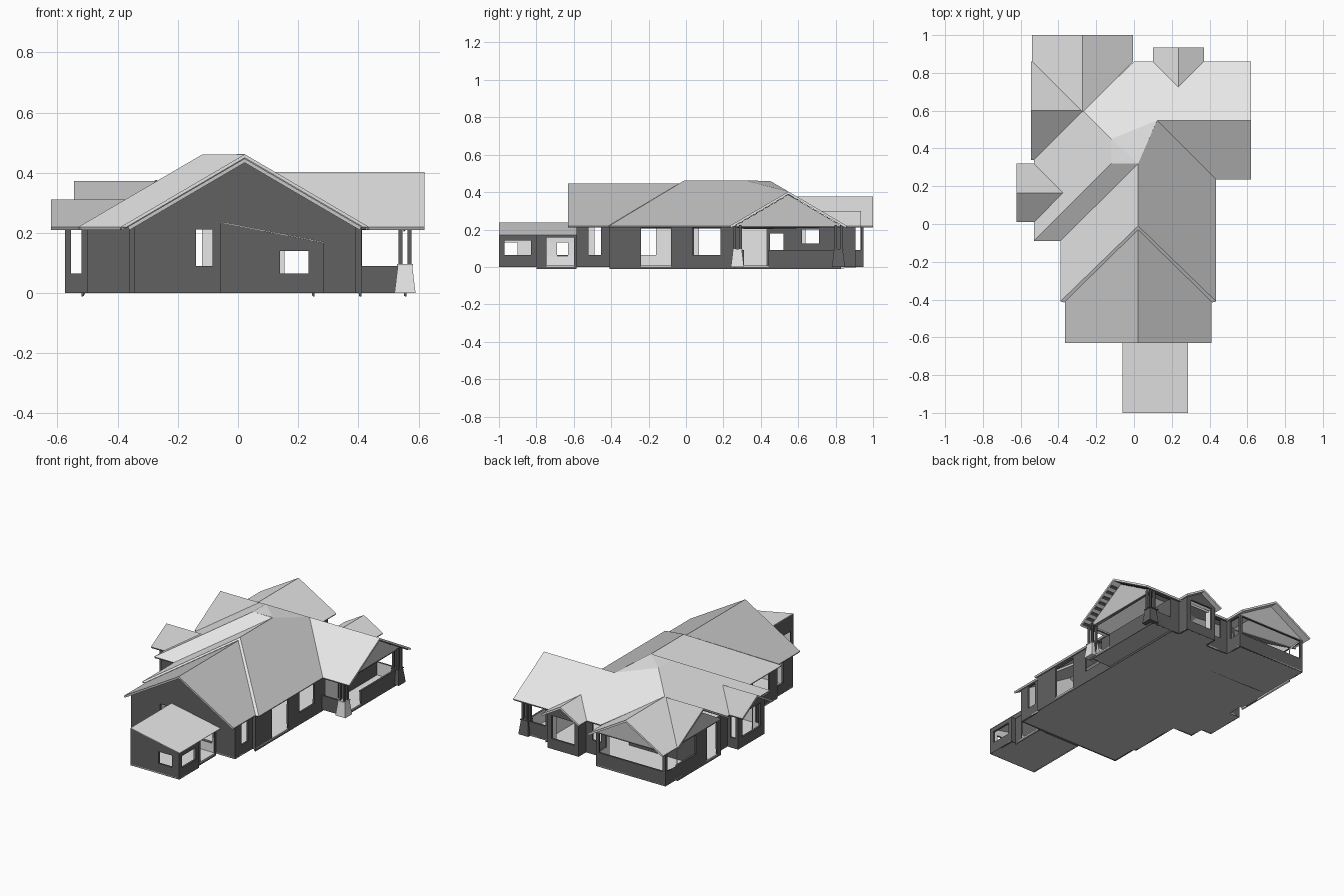
import bpy
import bmesh
from mathutils import Vector

cube = bpy.data.objects.get("Cube")
if cube:
    bpy.data.objects.remove(cube, do_unlink=True)


def material(name, value):
    mat = bpy.data.materials.new(name)
    mat.use_nodes = True
    colour = (value, value, value, 1)
    mat.diffuse_color = colour
    mat.node_tree.nodes["Principled BSDF"].inputs["Base Color"].default_value = colour
    return mat


LIGHT = material("light grey", 0.8)
MID = material("middle grey", 0.57)
DARK = material("dark grey", 0.12)

EAVE, PITCH = 0.22, 0.585
SHED_LOW, SHED_HIGH = 0.167, 0.235

# Sill and head heights of the kinds of opening
WINDOW, DOOR, OPEN = (0.065, 0.212), (0, 0.212), (0.09, 0.212)
SMALL, HIGH = (0.085, 0.18), (0.125, 0.2)
SHED_WINDOW, SHED_DOOR = (0.065, 0.14), (0, 0.158)


def add_object(name, bm, mats):
    mesh = bpy.data.meshes.new(name)
    bm.to_mesh(mesh)
    bm.free()
    for mat in mats:
        mesh.materials.append(mat)
    obj = bpy.data.objects.new(name, mesh)
    bpy.context.scene.collection.objects.link(obj)
    return obj


def thicken(obj, thickness, lining=0):
    """Grow a sheet behind its faces; lining shifts the colour of the back."""
    solid = obj.modifiers.new("thickness", 'SOLIDIFY')
    solid.thickness = thickness
    solid.offset = -1
    solid.material_offset = lining


def sheet(name, points, mats, thickness=0.012, up=True, lining=0):
    bm = bmesh.new()
    face = bm.faces.new([bm.verts.new(p) for p in points])
    face.normal_update()
    if (face.normal.z > 0) != up:
        face.normal_flip()
    thicken(add_object(name, bm, mats), thickness, lining)


def wall(name, start, end, holes=(), gable=None, top=(EAVE, EAVE)):
    """Upright wall, dark outside and light inside, with holes (from, to, kind)."""
    axis = 0 if start[0] != end[0] else 1
    a, b = start[axis], end[axis]
    outline = [(a, 0), (b, 0), (b, top[1]), (a, top[0])]
    if gable:
        outline.insert(3, ((a + b) / 2, EAVE + PITCH * abs(b - a) / 2))
    bm = bmesh.new()
    bm.faces.new([bm.verts.new((u, start[1], z) if axis == 0 else (start[0], u, z))
                  for u, z in outline])
    cuts = [(axis, v) for h in holes for v in h[:2]]
    cuts += [(2, v) for h in holes for v in h[2]]
    if gable == MID:
        cuts.append((2, EAVE))
    for direction, value in cuts:
        normal = Vector.Fill(3, 0)
        normal[direction] = 1
        bmesh.ops.bisect_plane(bm, geom=bm.verts[:] + bm.edges[:] + bm.faces[:],
                               plane_co=normal * value, plane_no=normal)
    gaps = []
    for face in bm.faces:
        c = face.calc_center_median()
        if any(h[0] < c[axis] < h[1] and h[2][0] < c.z < h[2][1] for h in holes):
            gaps.append(face)
        elif gable == MID and c.z > EAVE:
            face.material_index = 2
    bmesh.ops.delete(bm, geom=gaps, context='FACES')
    thicken(add_object(name, bm, [DARK, LIGHT, MID, MID]), 0.012, 1)


class Outline:
    """Walks counter-clockwise round a plan, one straight wall at a time."""

    def __init__(self, x, y):
        self.corners = [(x, y)]

    def go(self, name, x=None, y=None, **options):
        start = self.corners[-1]
        end = (start[0] if x is None else x, start[1] if y is None else y)
        wall(name, start, end, **options)
        self.corners.append(end)

    def floor(self, name):
        sheet(name, [(x, y, 0) for x, y in self.corners[:-1]],
              [MID, LIGHT], 0.008, False, 1)


# House walls: front and left side
house = Outline(-.345, -.585)
house.go("front_wall", x=.39, gable=DARK,
         holes=[(-.14, -.085, OPEN), (.14, .235, SHED_WINDOW)])
house.go("front_left_side", y=-.41, holes=[(-.52, -.455, WINDOW)])
house.go("left_step", x=.41)
house.go("left_wall", y=.26, holes=[(-.24, -.08, DOOR), (.035, .185, WINDOW)])

# Open porch on the left
house.go("porch_front", x=.56, holes=[(.412, .57, OPEN)])
house.go("porch_side", y=.83, gable=MID,
         holes=[(.31, .44, DOOR), (.25, .31, OPEN), (.44, .84, OPEN)])
house.go("porch_back", x=.41, holes=[(.412, .57, OPEN)])

# Back wall with its bay
house.go("back_left_wall", x=.345)
house.go("back_bay_left", y=.905)
house.go("back_bay_end", x=.125, gable=DARK, holes=[(.155, .315, WINDOW)])
house.go("back_bay_right", y=.83)
house.go("back_wall", x=-.03, holes=[(.02, .08, OPEN)])

# Rear porch
house.go("rear_porch_left", y=.95, holes=[(.86, .935, OPEN)])
house.go("rear_porch_end", x=-.52, gable=MID, holes=[(-.5, -.05, OPEN)])
house.go("rear_porch_side", y=.83, holes=[(.83, .93, OPEN)])
house.go("rear_cross_wall", y=.39, gable=MID,
         holes=[(.64, .83, OPEN), (.43, .53, DOOR)])

# Right side with its bay
house.go("rear_step", x=-.5)
house.go("right_rear_wall", y=.295)
house.go("right_bay_back", x=-.575, holes=[(-.555, -.52, WINDOW)])
house.go("right_bay_end", y=.03, gable=DARK, holes=[(.07, .25, WINDOW)])
house.go("right_bay_front", x=-.5, holes=[(-.555, -.52, WINDOW)])
house.go("right_wall", y=-.06)
house.go("right_return", x=-.36)
house.go("right_front_wall", y=-.41, holes=[(-.33, -.16, WINDOW)])
house.go("right_step", x=-.345)
house.go("front_right_side", y=-.585, holes=[(-.49, -.43, WINDOW)])
house.floor("house_floor")

# Walls between the rooms and the two porches, and the porch door
wall("porch_house_wall", (.41, .26), (.41, .83),
     [(.3, .43, DOOR), (.45, .52, SMALL), (.62, .71, HIGH)])
wall("rear_porch_house_wall", (-.03, .62), (-.508, .62), [(-.3, -.12, OPEN)])
sheet("porch_door", [(.4, y, z) for y, z in ((.3, 0), (.43, 0), (.43, .212), (.3, .212))],
      [LIGHT], 0.006)

# Low shed at the front
low = (SHED_LOW, SHED_LOW)
shed = Outline(-.06, -.585)
shed.go("shed_right", y=-1, top=(SHED_HIGH, SHED_HIGH),
        holes=[(-.69, -.63, SHED_WINDOW), (-.97, -.9, SHED_WINDOW)])
shed.go("shed_front", x=.285, top=(SHED_HIGH, SHED_LOW),
        holes=[(.14, .235, SHED_WINDOW)])
shed.go("shed_left", y=-.8, top=low, holes=[(-.97, -.83, SHED_WINDOW)])
shed.go("shed_step", x=.255, top=low)
shed.go("shed_door_side", y=-.585, top=low, holes=[(-.745, -.6, SHED_DOOR)])
shed.go("shed_back", x=-.06, top=(SHED_LOW, SHED_HIGH),
        holes=[(.14, .235, SHED_WINDOW)])
shed.floor("shed_floor")
sheet("shed_roof", [(x, y, z + .003) for x, y, z in (
    (-.06, -1, SHED_HIGH), (.287, -1, SHED_LOW),
    (.287, -.585, SHED_LOW), (-.06, -.585, SHED_HIGH))], [LIGHT], 0.003)


def lift(point, axis, eave):
    """Height on a slope rising at the shared pitch from its eave line."""
    return (*point, EAVE + PITCH * abs(point[axis] - eave))


def roof(name, axis, eave, points, mat=LIGHT):
    sheet(name, [lift(p, axis, eave) for p in points], [mat])


def gable_roof(name, axis, ridge, half, outer, inner, mat=LIGHT, sides=(-1, 1)):
    """Gable running into a larger roof whose eave is at inner (45 degree valleys)."""
    tip = inner + half if inner > outer else inner - half
    for side in sides:
        eave = ridge + side * half
        outline = [(eave, outer), (eave, inner), (ridge, tip), (ridge, outer)]
        if axis == 1:
            outline = [(v, u) for u, v in outline]
        roof(name + ("_a" if side < 0 else "_b"), axis, eave, outline, mat)


# Gables, each set by ridge line, half width, outer end and inner eave
gable_roof("front_roof", 0, .022, .388, -.63, -.4, MID)
gable_roof("porch_roof", 1, .548, .313, .62, .435, sides=(-1,))
gable_roof("rear_roof", 0, -.272, .267, 1, .86)
gable_roof("cross_roof", 1, .6, .26, -.545, -.53, MID)
gable_roof("right_bay_roof", 1, .165, .155, -.622, -.53, MID)
gable_roof("back_bay_roof", 0, .235, .135, .935, .86)

# Main roof planes between shared ridge points
prow, top_a, top_b, top_c = (.022, -.01), (.022, .32), (-.12, .32), (-.12, .45)
porch_in, rear_in = (.122, .548), (-.27, .6)
left_eave, right_eave = .435, -.39
roof("middle_roof_left", 0, left_eave, [prow, (left_eave, -.41), (left_eave, .235),
                                        porch_in, top_a], MID)
roof("middle_roof_right", 0, right_eave, [prow, (right_eave, -.41),
                                          (right_eave, -.09), top_a])
roof("right_wing_front", 1, -.09, [(-.53, -.09), (right_eave, -.09), top_a, top_b])
roof("right_wing_side", 0, -.53, [(-.53, -.09), top_b, top_c, rear_in, (-.53, .34)])
roof("back_roof", 1, .86, [(.62, .86), (0, .86), rear_in, top_c,
                           porch_in, (.62, .548)])
ridge_a, ridge_c = lift(top_a, 0, left_eave), lift(top_c, 1, .86)
sheet("roof_cap", [ridge_a, ridge_c, lift(top_b, 1, -.09)], [LIGHT])
sheet("roof_hip", [ridge_a, lift(porch_in, 1, .86), ridge_c], [LIGHT])

# Sloping trim along the prow, down to the front roof
for name, eave, inset in (("left", left_eave, -.02), ("right", right_eave, .02)):
    lower = eave + inset
    sheet("prow_trim_" + name, [
        lift(prow, 0, eave), lift((eave, -.41), 0, eave),
        lift((lower, -.415), 0, lower), lift((prow[0], -.03), 0, lower)], [LIGHT], 0.004)

# Short rafters under the overhang of the porch gable
for side in (-1, 1):
    eave = .548 + side * .313
    for i in range(8):
        y = eave - side * (.02 + i * .036)
        points = [lift((x, v), 1, eave) for x, v in (
            (.565, y), (.612, y), (.612, y - side * .016), (.565, y - side * .016))]
        sheet("porch_rafter", [(x, v, z - .02) for x, v, z in points],
              [DARK], 0.008, False)


def pillar(name, x, y, bottom, height, low_width, high_width, mat):
    """Square pillar, optionally tapered."""
    bm = bmesh.new()
    bmesh.ops.create_cube(bm, size=1)
    for v in bm.verts:
        above = v.co.z > 0
        size = high_width if above else low_width
        v.co = (x + v.co.x * size, y + v.co.y * size, bottom + height * above)
    add_object(name, bm, [mat])


# Porch pillars: tapered bases carrying slim posts
for end, y, mat in (("front", .275, LIGHT), ("back", .815, DARK)):
    pillar("pillar_base_" + end, .555, y, 0, .09, .07, .048, mat)
    pillar("pillar_cap_" + end, .555, y, .09, .006, .054, .054, mat)
    for i in (-.015, .015):
        for j in (-.015, .015):
            pillar("post_" + end, .555 + i, y + j, .09, .135, .012, .012, DARK)
